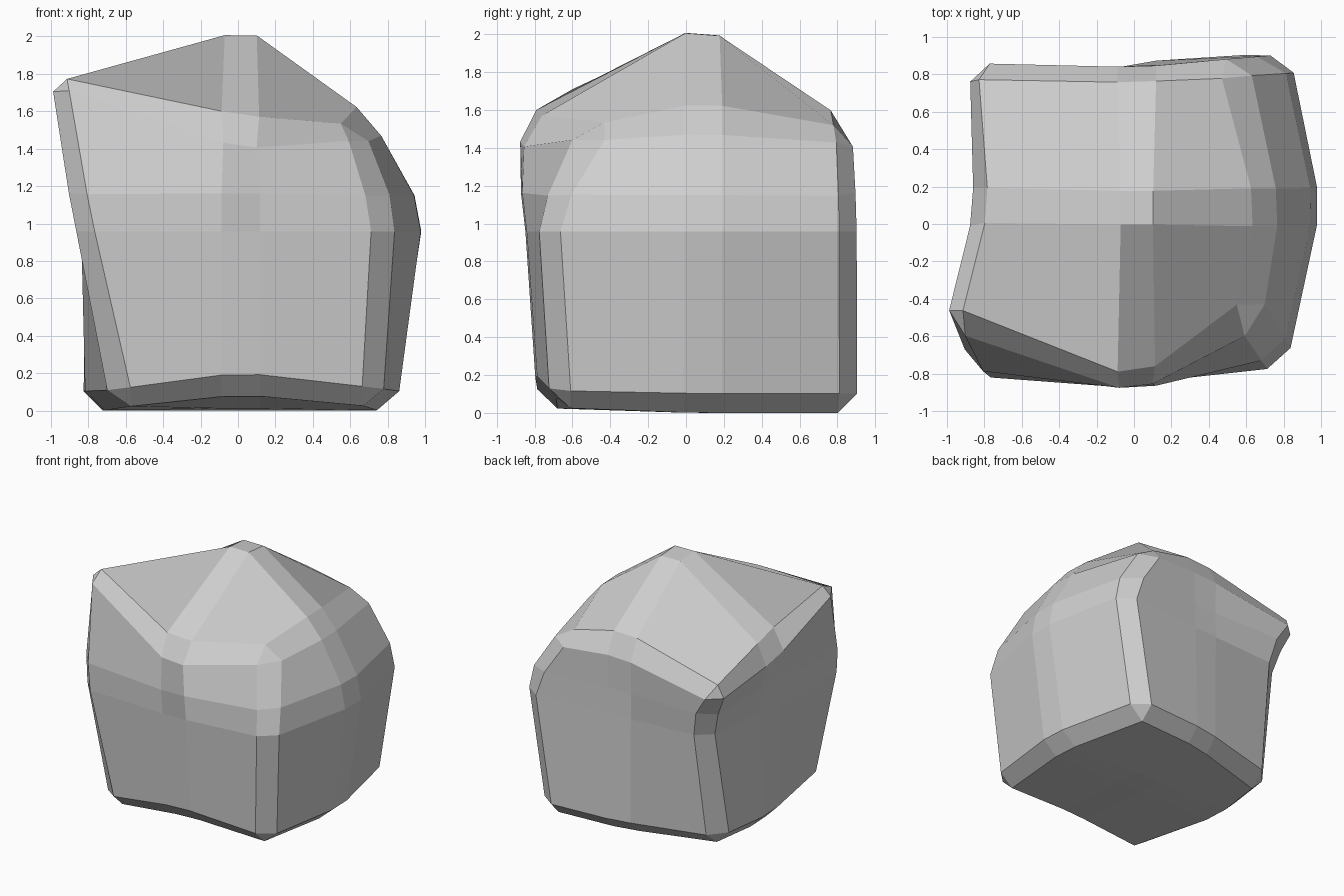
import bpy, bmesh

cube = bpy.data.objects.get("Cube")
if cube:
    bpy.data.objects.remove(cube, do_unlink=True)

# Stone colour
stone = bpy.data.materials.new("pale grey stone")
stone.use_nodes = True
grey = (0.62, 0.62, 0.62, 1)
stone.diffuse_color = grey
stone.node_tree.nodes["Principled BSDF"].inputs["Base Color"].default_value = grey

# Dented cage: bottom, middle and top rings of nine points, front to back, left to right
rings = [
    [(-.655, -.78, .01), (.015, -.79, .1), (.76, -.705, .015),
     (-.84, .09, 0), (.015, .09, 0), (.86, .09, 0),
     (-.765, .64, 0), (.015, .87, 0), (.675, .91, 0)],
    [(-.895, -.82, 1.06), (.015, -.86, 1.06), (.82, -.77, 1.06),
     (-.83, .09, 1.06), None, (1.015, .09, 1.06),
     (-.735, .82, 1.06), (.015, .84, 1.06), (.85, .91, 1.06)],
    [(-1.03, -.51, 1.86), (.015, -.93, 1.505), (.645, -.49, 1.53),
     (-.855, .09, 1.46), (.015, .09, 2.13), (.73, .09, 1.565),
     (-.943, .88, 1.38), (.015, .835, 1.54), (.55, .89, 1.505)],
]

bm = bmesh.new()
grid = {}
for k, ring in enumerate(rings):
    for n, p in enumerate(ring):
        if p:
            grid[n % 3, n // 3, k] = bm.verts.new(p)

# Four quads on each of the six sides
for axis in range(3):
    for side in (0, 2):
        for a in range(2):
            for b in range(2):
                quad = []
                for u, v in ((a, b), (a + 1, b), (a + 1, b + 1), (a, b + 1)):
                    key = [u, v]
                    key.insert(axis, side)
                    quad.append(grid[tuple(key)])
                bm.faces.new(quad)
bmesh.ops.recalc_face_normals(bm, faces=bm.faces)

# Chamfer every edge
bmesh.ops.bevel(bm, geom=bm.verts[:] + bm.edges[:], offset=0.103, offset_type='OFFSET',
                segments=1, profile=0.5, affect='EDGES', clamp_overlap=True)

mesh = bpy.data.meshes.new("boulder")
bm.to_mesh(mesh)
bm.free()
mesh.materials.append(stone)
boulder = bpy.data.objects.new("boulder", mesh)
bpy.context.collection.objects.link(boulder)
